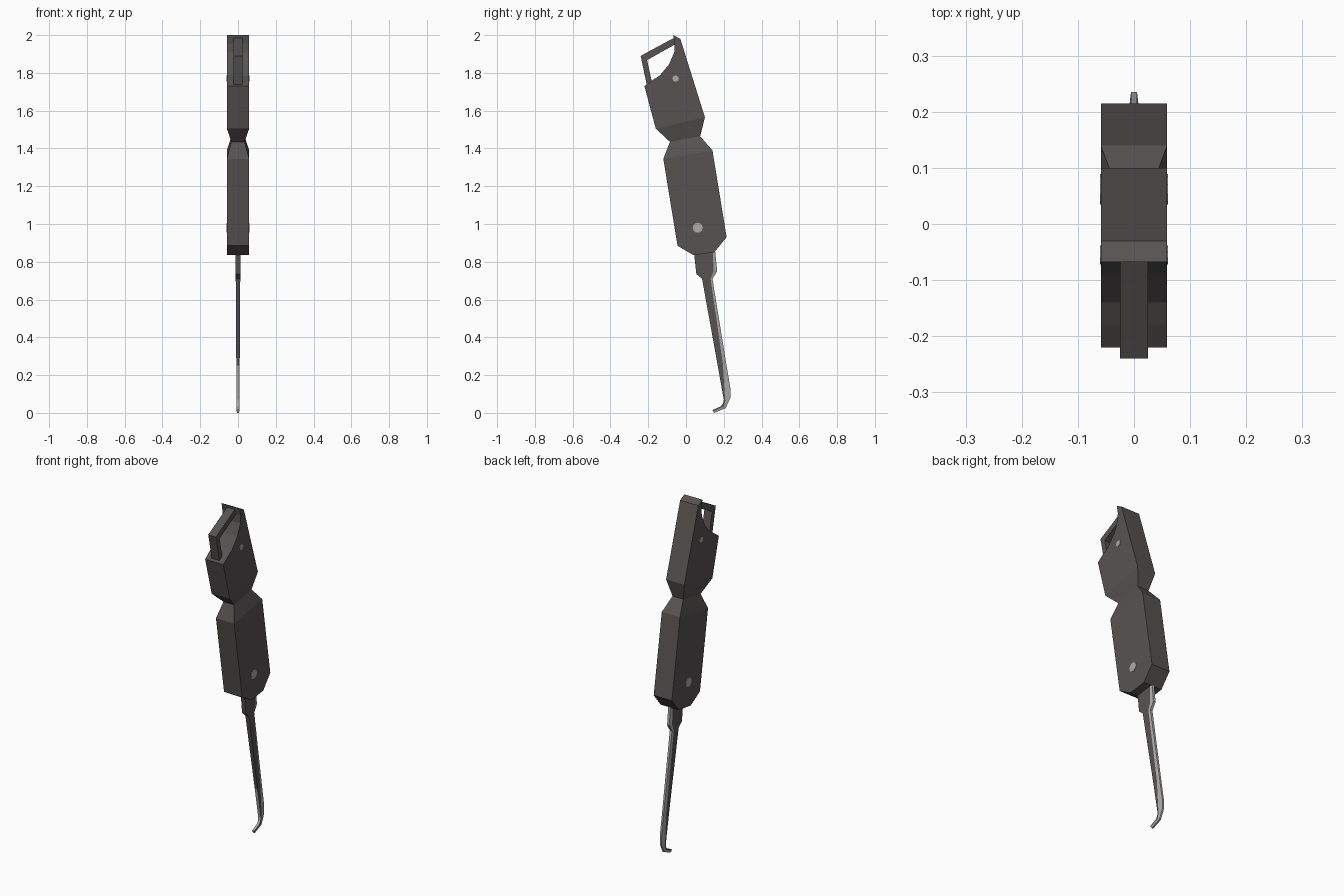
import bpy, bmesh, math
from mathutils import Matrix

if "Cube" in bpy.data.objects:
    bpy.data.objects.remove(bpy.data.objects["Cube"])


def material(name, rgb):
    m = bpy.data.materials.new(name)
    m.diffuse_color = (*rgb, 1)
    m.use_nodes = True
    m.node_tree.nodes["Principled BSDF"].inputs["Base Color"].default_value = m.diffuse_color
    return m


DARK = material("dark grey", (0.095, 0.086, 0.084))
STEEL = material("light steel", (0.42, 0.40, 0.40))


def finish(name, bm, mats):
    bmesh.ops.recalc_face_normals(bm, faces=bm.faces[:])
    me = bpy.data.meshes.new(name)
    bm.to_mesh(me)
    bm.free()
    for m in mats:
        me.materials.append(m)
    ob = bpy.data.objects.new(name, me)
    bpy.context.collection.objects.link(ob)
    return ob


def slab(name, profile, patches, width, narrow=()):
    """Closed (y, z) profile given thickness in x; some points can be narrower."""
    bm = bmesh.new()
    w = [0.035 if i in narrow else width for i in range(len(profile))]
    left, right = ([bm.verts.new((s * w[i], y, z)) for i, (y, z) in enumerate(profile)]
                   for s in (-1, 1))
    for patch in patches:
        for side in (left, right):
            bm.faces.new([side[i] for i in patch])
    for i in range(len(profile)):
        j = (i + 1) % len(profile)
        bm.faces.new((left[i], left[j], right[j], right[i]))
    return finish(name, bm, [DARK])


# Handle with pinched waist and hollowed top
handle = [(-0.045, 0.885), (0.04, 0.835), (0.15, 0.85), (0.215, 0.93), (0.14, 1.39),
          (0.075, 1.465), (0.10, 1.565), (-0.03, 1.98), (-0.068, 2.0), (-0.06, 1.955),
          (-0.062, 1.91), (-0.09, 1.845), (-0.14, 1.785), (-0.18, 1.76), (-0.22, 1.73),
          (-0.16, 1.505), (-0.085, 1.435), (-0.12, 1.345)]
slab("handle", handle,
     [(0, 1, 2, 3, 4, 17), (17, 4, 5, 16), (16, 5, 6, 15), range(6, 16)],
     0.059, narrow=(5, 16))

# Hanging loop at the top
slab("hanging_loop",
     [(-0.20, 1.70), (-0.24, 1.89), (-0.055, 1.99), (-0.05, 1.955), (-0.206, 1.868), (-0.178, 1.74)],
     [(0, 1, 4, 5), (1, 2, 3, 4)], 0.025)

# Hooked blade: each row is front, bevel line, back edge (y, z) and half thickness
rows = [((0.04, 0.87), (0.143, 0.87), (0.153, 0.87), 0.012),
        ((0.055, 0.735), (0.145, 0.75), (0.165, 0.75), 0.012),
        ((0.085, 0.71), (0.13, 0.71), (0.14, 0.71), 0.012),
        ((0.168, 0.25), (0.195, 0.26), (0.215, 0.25), 0.009),
        ((0.20, 0.07), (0.205, 0.10), (0.235, 0.13), 0.009),
        ((0.196, 0.05), (0.208, 0.065), (0.235, 0.08), 0.008),
        ((0.185, 0.035), (0.20, 0.035), (0.21, 0.025), 0.008),
        ((0.14, 0.015), (0.144, 0.008), (0.148, 0.0), 0.007)]
bm = bmesh.new()
rings = []
for front, mid, back, t in rows:
    pts = [(-t, front), (-t, mid), (-0.6 * t, back), (0.6 * t, back), (t, mid), (t, front)]
    rings.append([bm.verts.new((x, *p)) for x, p in pts])
for r, (a, b) in enumerate(zip(rings, rings[1:])):
    for i in range(6):
        j = (i + 1) % 6
        f = bm.faces.new((a[i], a[j], b[j], b[i]))
        # steel bevel and back edge, plus the front of the tip
        f.material_index = int(i in (1, 2, 3) or (i == 5 and r >= 3))
bm.faces.new(rings[0])
bm.faces.new(rings[-1]).material_index = 1
finish("blade", bm, [DARK, STEEL])

# Steel pins through the handle
for name, y, z, rad in (("upper_pin", -0.055, 1.77, 0.017), ("lower_pin", 0.062, 0.98, 0.027)):
    bm = bmesh.new()
    bmesh.ops.create_cone(bm, cap_ends=True, segments=10, radius1=rad, radius2=rad, depth=0.122,
                          matrix=Matrix.Translation((0, y, z)) @ Matrix.Rotation(math.pi / 2, 4, 'Y'))
    finish(name, bm, [STEEL])
